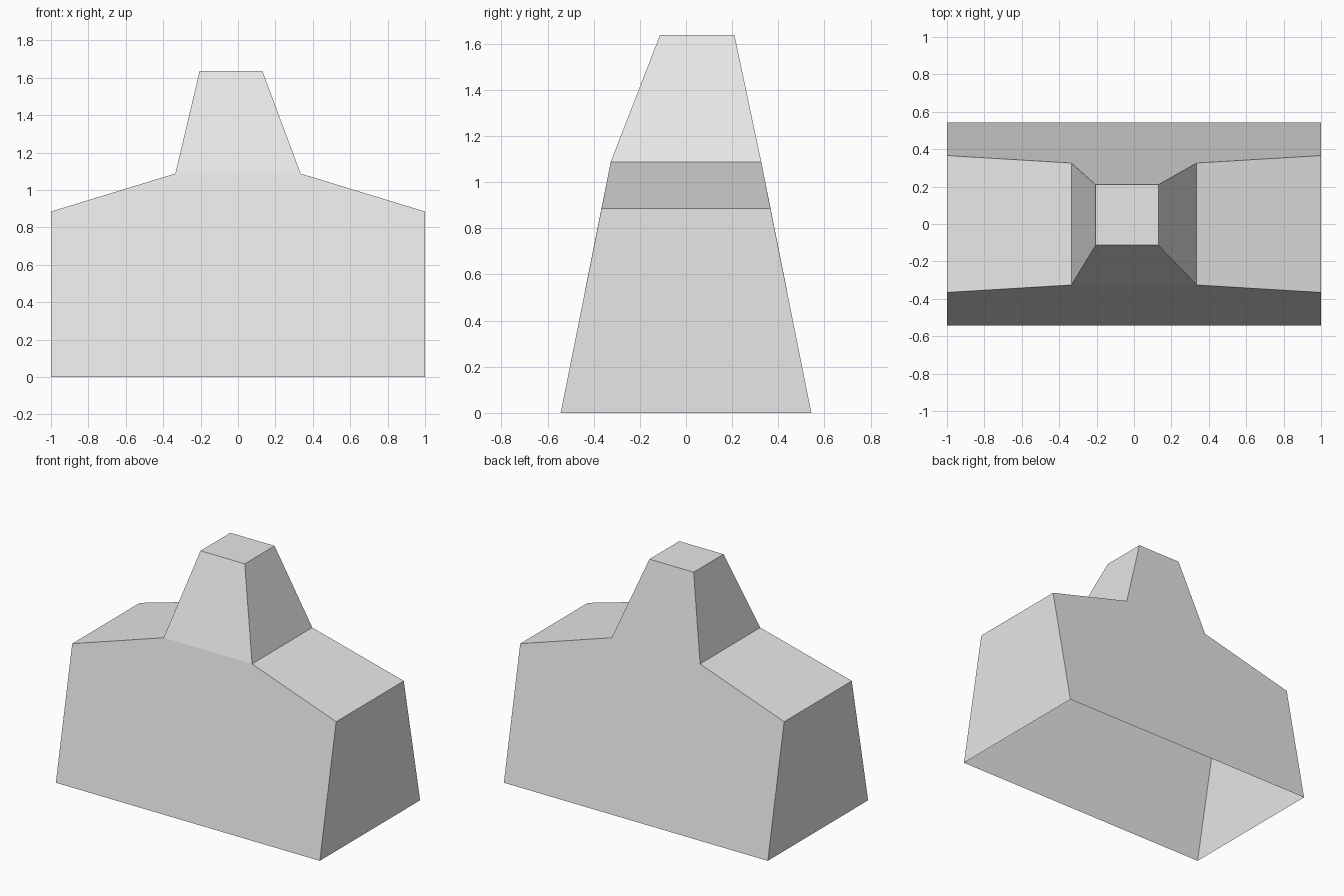
import bpy
import bmesh

cube = bpy.data.objects.get("Cube")
if cube:
    bpy.data.objects.remove(cube, do_unlink=True)

# Plain grey material
grey = bpy.data.materials.new("plain_grey")
grey.use_nodes = True
colour = (0.8, 0.8, 0.8, 1)
grey.diffuse_color = colour
grey.node_tree.nodes["Principled BSDF"].inputs["Base Color"].default_value = colour

FOOT = 0.543


def section(bm, x, half_depth, height):
    """Tapered cross-section, from front foot over the roof to back foot."""
    points = [(-FOOT, 0), (-half_depth, height), (half_depth, height), (FOOT, 0)]
    return [bm.verts.new((x, y, z)) for y, z in points]


bm = bmesh.new()

# Body: open-bottomed shell with gable ends and sloping shoulders
sections = [section(bm, x, d, h) for x, d, h in
            [(-1, 0.366, 0.885), (-0.335, 0.326, 1.088),
             (0.335, 0.326, 1.088), (1, 0.366, 0.885)]]
for end in (sections[0], sections[-1]):
    bm.faces.new(end)
for i, (a, b) in enumerate(zip(sections, sections[1:])):
    for j in range(3):
        if (i, j) != (1, 1):  # leave the tower opening free
            bm.faces.new((a[j], a[j + 1], b[j + 1], b[j]))

# Tower: tapers from the opening to a small off-centre top
left, right = sections[1], sections[2]
base = [left[1], right[1], right[2], left[2]]
top = [bm.verts.new((x, y, 1.637)) for x, y in
       [(-0.205, -0.113), (0.13, -0.113), (0.13, 0.21), (-0.205, 0.21)]]
for i in range(4):
    j = (i + 1) % 4
    bm.faces.new((base[i], base[j], top[j], top[i]))
bm.faces.new(top)

bmesh.ops.recalc_face_normals(bm, faces=bm.faces)
mesh = bpy.data.meshes.new("tapered_shell")
bm.to_mesh(mesh)
bm.free()
mesh.materials.append(grey)
shell = bpy.data.objects.new("tapered_shell", mesh)
bpy.context.collection.objects.link(shell)
